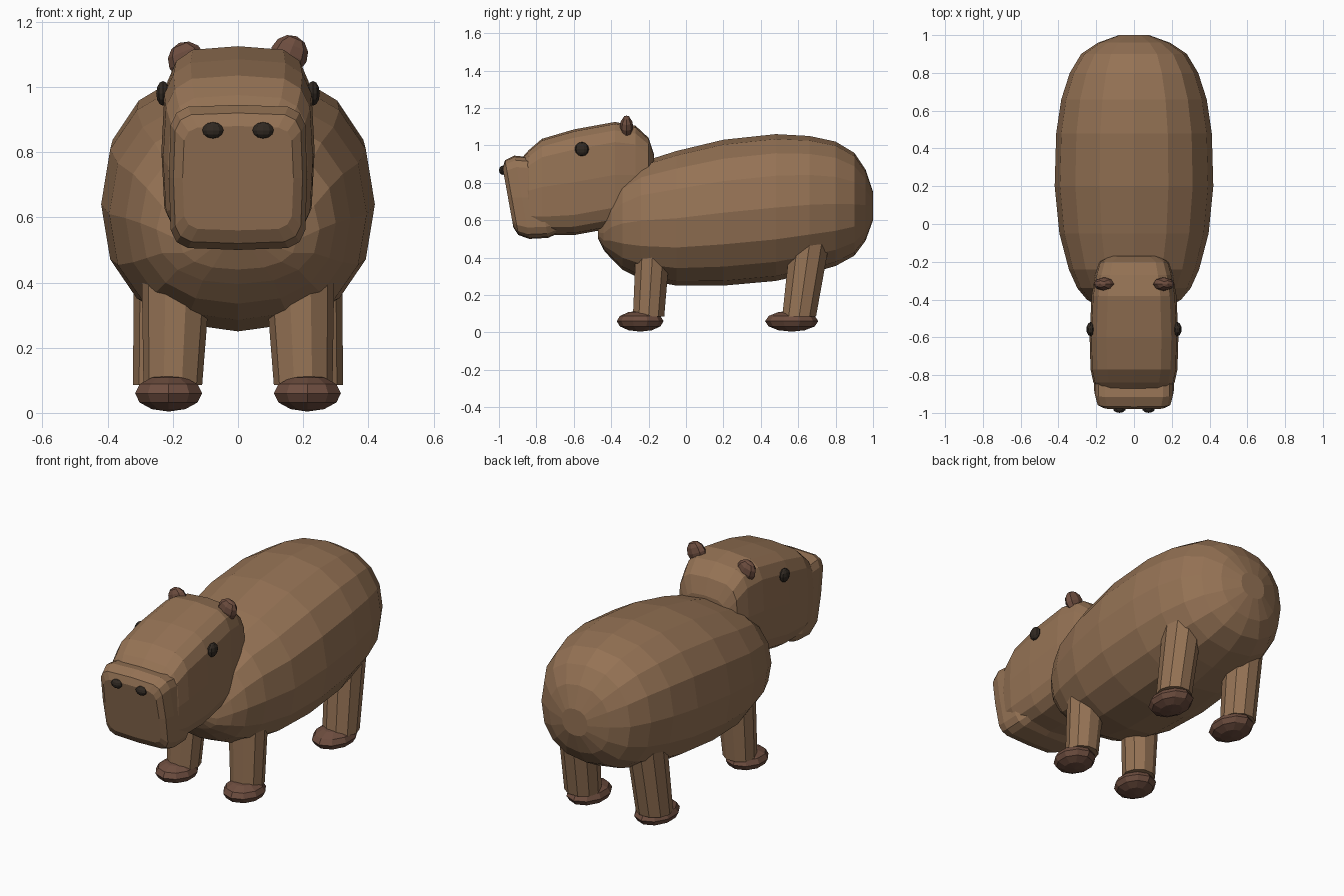
import bpy, bmesh, math
from mathutils import Matrix, Vector

if "Cube" in bpy.data.objects:
    bpy.data.objects.remove(bpy.data.objects["Cube"])


def material(name, rgb):
    m = bpy.data.materials.new(name)
    m.diffuse_color = (*rgb, 1)
    m.use_nodes = True
    m.node_tree.nodes["Principled BSDF"].inputs["Base Color"].default_value = m.diffuse_color
    return m


FUR = material("brown fur", (0.30, 0.17, 0.09))
DARK = material("dark reddish brown", (0.155, 0.075, 0.05))
BLACK = material("near black", (0.03, 0.022, 0.016))


def finish(bm, name, mat):
    bmesh.ops.recalc_face_normals(bm, faces=bm.faces)
    me = bpy.data.meshes.new(name)
    bm.to_mesh(me)
    bm.free()
    me.materials.append(mat)
    ob = bpy.data.objects.new(name, me)
    bpy.context.collection.objects.link(ob)
    return ob


def loft(name, rings, power, mat, lean=0.0, sides=16):
    """Rings of (y, z low, z high, half width) joined by quads; lean shifts y with height."""
    bm = bmesh.new()
    loops = []
    for y, lo, hi, w in rings:
        loop = []
        for i in range(sides):
            a = 2 * math.pi * i / sides
            c, s = math.cos(a), math.sin(a)
            x = math.copysign(abs(c) ** (2 / power), c) * w
            z = (lo + hi) / 2 + math.copysign(abs(s) ** (2 / power), s) * (hi - lo) / 2
            loop.append(bm.verts.new((x, y + lean * (0.85 - z), z)))
        loops.append(loop)
    for a, b in zip(loops, loops[1:]):
        for i in range(sides):
            j = (i + 1) % sides
            bm.faces.new((a[i], a[j], b[j], b[i]))
    # close both ends with a shallow fan
    for loop in (loops[0], loops[-1]):
        mid = sum((v.co for v in loop), Vector()) / sides
        tip = bm.verts.new(mid)
        for i in range(sides):
            bm.faces.new((loop[i], loop[(i + 1) % sides], tip))
    return finish(bm, name, mat)


def ball(name, centre, radii, mat, segments=10, rings=6, tilt=0.0):
    bm = bmesh.new()
    mtx = (Matrix.Translation(centre) @ Matrix.Rotation(tilt, 4, 'Y')
           @ Matrix.Diagonal((*radii, 1)))
    bmesh.ops.create_uvsphere(bm, u_segments=segments, v_segments=rings, radius=1, matrix=mtx)
    return finish(bm, name, mat)


def leg(name, bottom, top, r_bottom, r_top, sides=10):
    bm = bmesh.new()
    ends = []
    for (cx, cy, cz), (rx, ry) in ((bottom, r_bottom), (top, r_top)):
        ends.append([bm.verts.new((cx + rx * math.cos(2 * math.pi * i / sides),
                                   cy + ry * math.sin(2 * math.pi * i / sides), cz))
                     for i in range(sides)])
    for i in range(sides):
        j = (i + 1) % sides
        bm.faces.new((ends[0][i], ends[0][j], ends[1][j], ends[1][i]))
    for e in ends:
        bm.faces.new(e)
    return finish(bm, name, FUR)


# barrel body
loft("body", [
    (-0.47, 0.50, 0.57, 0.10), (-0.44, 0.44, 0.62, 0.18), (-0.40, 0.395, 0.73, 0.25),
    (-0.34, 0.335, 0.83, 0.30), (-0.24, 0.285, 0.91, 0.345), (-0.05, 0.25, 0.97, 0.395),
    (0.20, 0.25, 1.03, 0.42), (0.48, 0.275, 1.06, 0.412), (0.66, 0.315, 1.05, 0.385),
    (0.80, 0.355, 1.02, 0.34), (0.90, 0.41, 0.96, 0.28), (0.96, 0.49, 0.87, 0.19),
    (1.00, 0.60, 0.75, 0.08)], 2.3, FUR)

# boxy skull and blunt snout
loft("head", [
    (-0.17, 0.62, 0.95, 0.13), (-0.20, 0.60, 1.04, 0.185), (-0.27, 0.58, 1.105, 0.205),
    (-0.38, 0.56, 1.125, 0.225), (-0.60, 0.52, 1.085, 0.235), (-0.77, 0.52, 1.035, 0.23),
    (-0.84, 0.54, 0.975, 0.215), (-0.88, 0.60, 0.93, 0.19)], 4, FUR)
loft("snout", [
    (-0.975, 0.56, 0.88, 0.17), (-0.955, 0.52, 0.92, 0.198), (-0.90, 0.50, 0.945, 0.212),
    (-0.80, 0.505, 0.935, 0.212), (-0.74, 0.53, 0.90, 0.19)], 6, FUR, lean=0.18)

for side, s in (("left", -1), ("right", 1)):
    # legs and feet
    leg(f"front_leg_{side}", (s * 0.20, -0.20, 0.085), (s * 0.19, -0.18, 0.40),
        (0.09, 0.088), (0.105, 0.095))
    leg(f"rear_leg_{side}", (s * 0.225, 0.605, 0.085), (s * 0.215, 0.66, 0.47),
        (0.097, 0.095), (0.105, 0.11))
    ball(f"front_foot_{side}", (s * 0.213, -0.245, 0.06), (0.108, 0.125, 0.056), DARK)
    ball(f"rear_foot_{side}", (s * 0.213, 0.565, 0.06), (0.108, 0.142, 0.056), DARK)
    # ears, eyes, nostrils
    ball(f"ear_{side}", (s * 0.157, -0.318, 1.09 + 0.01 * s), (0.058, 0.036, 0.06), DARK,
         8, 6, s * 0.4)
    ball(f"eye_{side}", (s * 0.23, -0.557, 0.98), (0.022, 0.038, 0.038), BLACK)
    ball(f"nostril_{side}", (s * 0.077, -0.978, 0.867), (0.034, 0.022, 0.025), BLACK)
